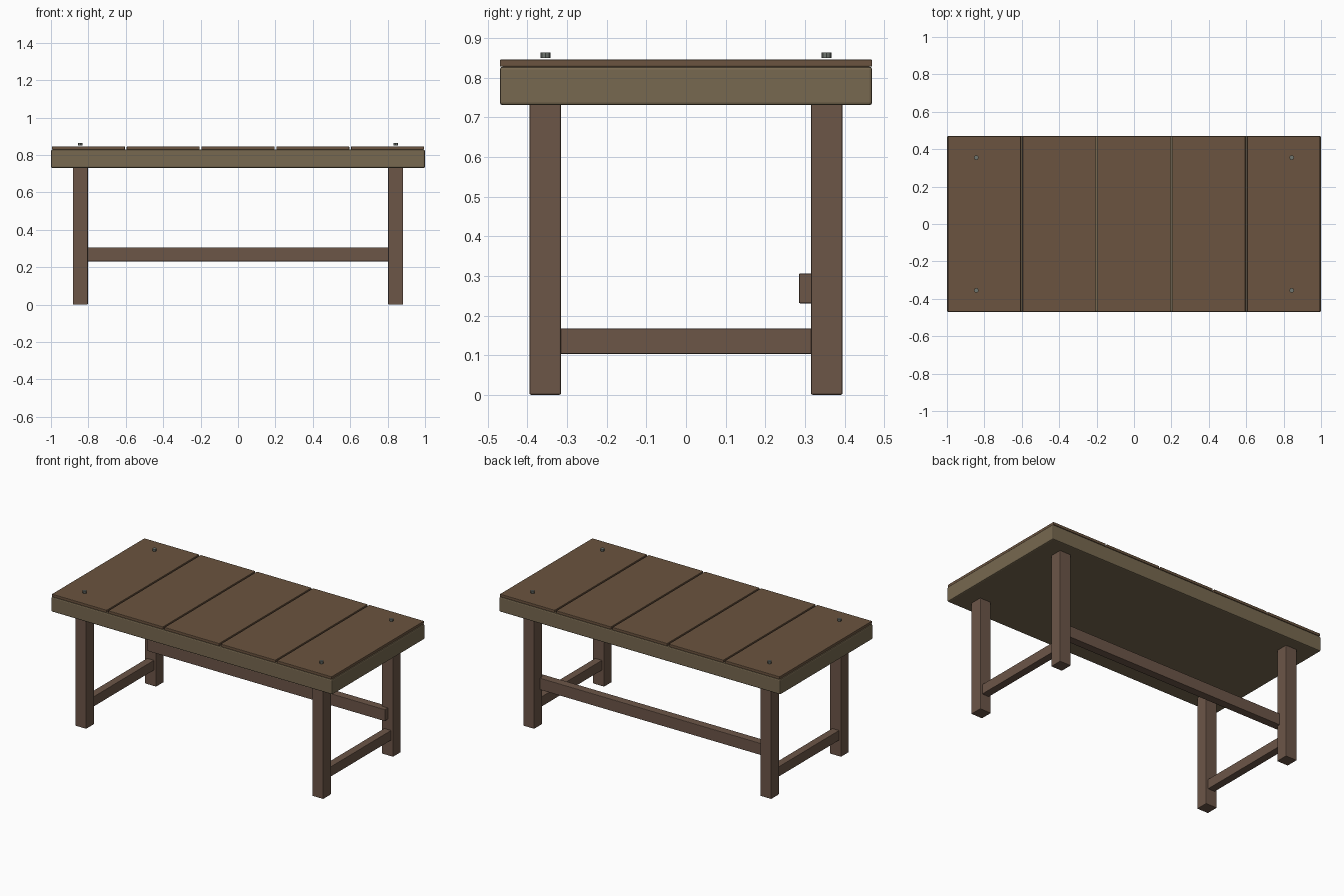
import bpy
import math

if "Cube" in bpy.data.objects:
    bpy.data.objects.remove(bpy.data.objects["Cube"])


def material(name, color):
    m = bpy.data.materials.new(name)
    m.diffuse_color = (*color, 1)
    m.use_nodes = True
    m.node_tree.nodes["Principled BSDF"].inputs["Base Color"].default_value = m.diffuse_color
    return m


plank_wood = material("plank_wood", (0.145, 0.088, 0.050))
frame_wood = material("frame_wood", (0.150, 0.092, 0.064))
slab_wood = material("slab_wood", (0.185, 0.140, 0.080))
metal = material("metal", (0.16, 0.18, 0.16))


def box(name, lo, hi, mat, bevel):
    """Bevelled box between two opposite corners."""
    center = [(a + b) / 2 for a, b in zip(lo, hi)]
    bpy.ops.mesh.primitive_cube_add(size=1, location=center)
    ob = bpy.context.object
    ob.name = name
    ob.scale = [b - a for a, b in zip(lo, hi)]
    bpy.ops.object.transform_apply(location=False, rotation=False, scale=True)
    ob.data.materials.append(mat)
    mod = ob.modifiers.new("bevel", 'BEVEL')
    mod.width = bevel
    mod.segments = 2
    return ob


LEG_X, LEG_Y, HALF = 0.843, 0.355, 0.04

# Thick tabletop slab
box("tabletop_slab", (-1, -0.47, 0.731), (1, 0.47, 0.828), slab_wood, 0.007)

# Five crosswise planks
for i in range(5):
    x = (i - 2) * 0.4
    box(f"plank_{i + 1}", (x - 0.195, -0.47, 0.828), (x + 0.195, 0.47, 0.846),
        plank_wood, 0.003)

# Legs and corner bolts
for sx, side in ((-1, "left"), (1, "right")):
    for sy, end in ((-1, "front"), (1, "back")):
        x, y = sx * LEG_X, sy * LEG_Y
        box(f"{end}_{side}_leg", (x - HALF, y - HALF, 0),
            (x + HALF, y + HALF, 0.735), frame_wood, 0.004)
        bpy.ops.mesh.primitive_cylinder_add(vertices=8, radius=0.0125, depth=0.014,
                                            location=(x, y, 0.857))
        bolt = bpy.context.object
        bolt.name = f"{end}_{side}_bolt"
        bolt.data.materials.append(metal)

    # Side stretcher joining front and back legs
    box(f"{side}_stretcher", (sx * LEG_X - 0.025, -0.33, 0.103),
        (sx * LEG_X + 0.025, 0.33, 0.167), frame_wood, 0.003)

# Long back stretcher
box("back_stretcher", (-0.845, 0.285, 0.231), (0.845, 0.338, 0.306), frame_wood, 0.003)
